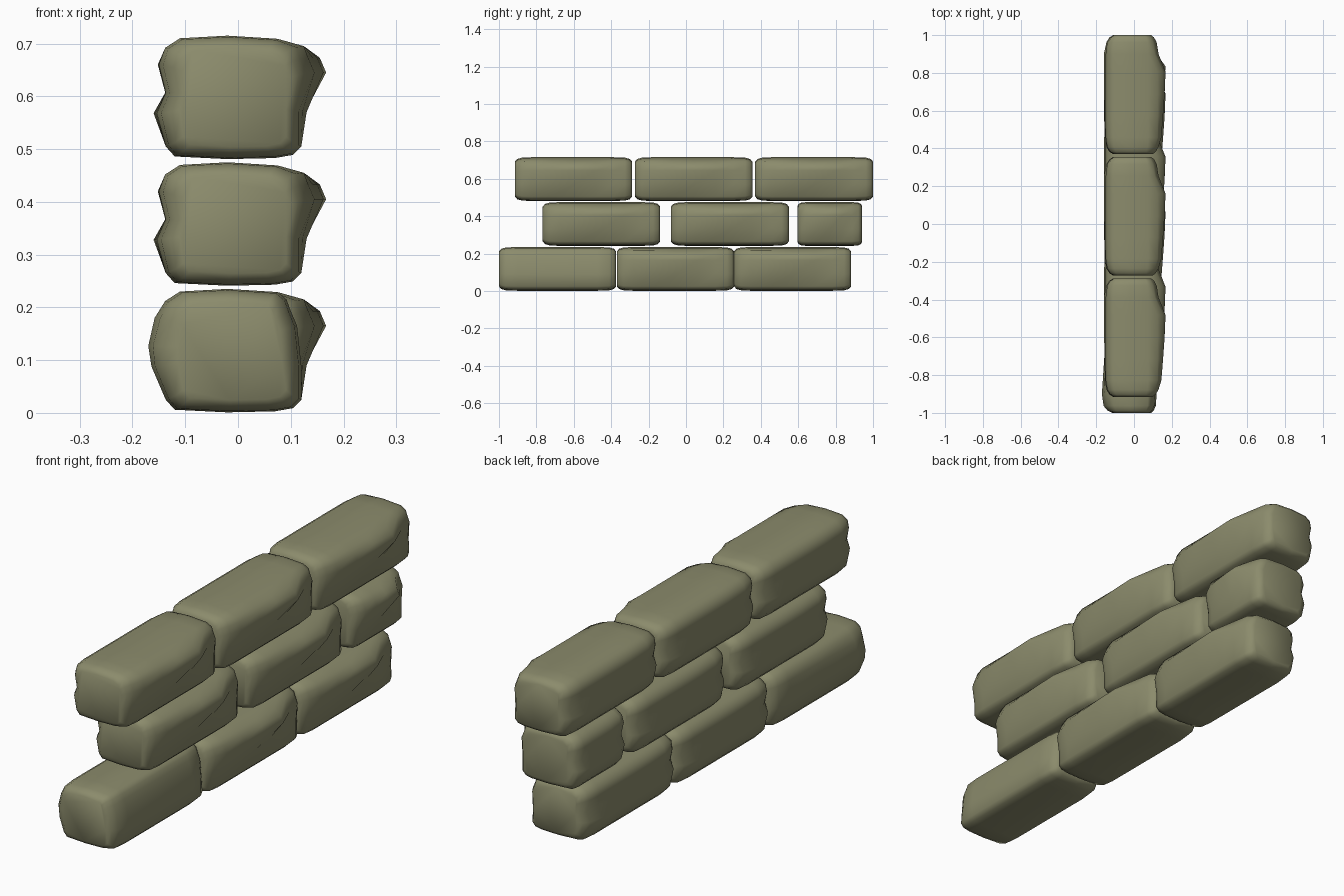
import bpy, bmesh, math

mat = bpy.data.materials.new("stone_green")
mat.diffuse_color = (0.26, 0.26, 0.15, 1)

# Lengthwise stations: t, width scale, height scale,
# right low, right ridge, left low, left mid, left high
RIDGED = [
    (0.00, .76, .80, .120, .130, -.145, -.135, -.140),
    (0.02, .87, .92, .120, .132, -.150, -.135, -.145),
    (0.06, .96, .98, .120, .135, -.152, -.135, -.148),
    (0.14, 1.0, 1.0, .122, .145, -.154, -.137, -.150),
    (0.32, 1.0, 1.0, .130, .154, -.156, -.138, -.151),
    (0.50, 1.0, 1.0, .127, .162, -.158, -.138, -.152),
    (0.69, 1.0, 1.0, .110, .167, -.160, -.137, -.152),
    (0.84, 1.0, 1.0, .118, .130, -.160, -.136, -.150),
    (0.94, .96, .98, .120, .125, -.152, -.135, -.148),
    (0.98, .87, .92, .118, .122, -.150, -.135, -.145),
    (1.00, .76, .80, .118, .120, -.145, -.135, -.140),
]
PLAIN = [
    (0.00, .76, .80, .110, .105, -.150, -.150, -.140),
    (0.02, .87, .92, .115, .108, -.160, -.162, -.148),
    (0.06, .96, .98, .120, .112, -.164, -.168, -.154),
    (0.16, 1.0, 1.0, .120, .112, -.164, -.170, -.158),
    (0.50, 1.0, 1.0, .120, .112, -.155, -.156, -.150),
    (0.84, 1.0, 1.0, .120, .112, -.152, -.150, -.148),
    (0.94, .96, .98, .120, .112, -.150, -.150, -.148),
    (0.98, .87, .92, .115, .108, -.150, -.150, -.145),
    (1.00, .76, .80, .110, .105, -.145, -.145, -.140),
]
H = 0.235


def stone(name, y0, y1, z0, stations):
    bm = bmesh.new()
    rings = []
    for t, sx, sz, rl, rm, ll, lm, lu in stations:
        prof = [(-.12, .006), (-.02, .001), (.07, .003), (.104, .009), (.12, .025),
                (rl, .09), (rm, .165), (rm - .012, .193), (min(.125, rm - .02), .215),
                (.075, .229), (-.02, H), (-.11, .230), (-.138, .212),
                (lu, .18), (lm, .127), (ll, .088), (-.137, .025)]
        rings.append([bm.verts.new((x * sx, y0 + t * (y1 - y0),
                                    z0 + H / 2 + (z - H / 2) * sz)) for x, z in prof])
    n = len(rings[0])
    for a, b in zip(rings, rings[1:]):
        for i in range(n):
            j = (i + 1) % n
            bm.faces.new((a[i], a[j], b[j], b[i]))
    bm.faces.new(rings[0])
    bm.faces.new(rings[-1])
    bmesh.ops.recalc_face_normals(bm, faces=bm.faces)
    me = bpy.data.meshes.new(name)
    bm.to_mesh(me)
    bm.free()
    me.materials.append(mat)
    ob = bpy.data.objects.new(name, me)
    bpy.context.collection.objects.link(ob)
    bpy.ops.object.select_all(action='DESELECT')
    ob.select_set(True)
    bpy.context.view_layer.objects.active = ob
    bpy.ops.object.shade_smooth_by_angle(angle=math.radians(60))


# Three staggered courses
courses = {
    "bottom": (0.0, [(-1.0, -.373), (-.37, .257), (.257, .883)]),
    "middle": (.24, [(-.766, -.138), (-.08, .55), (.595, .942)]),
    "top": (.48, [(-.915, -.288), (-.273, .355), (.37, 1.0)]),
}
for course, (z, spans) in courses.items():
    for i, (a, b) in enumerate(spans):
        plain = course == "bottom" and i == 0
        stone(f"{course}_stone_{i + 1}", a, b, z, PLAIN if plain else RIDGED)
